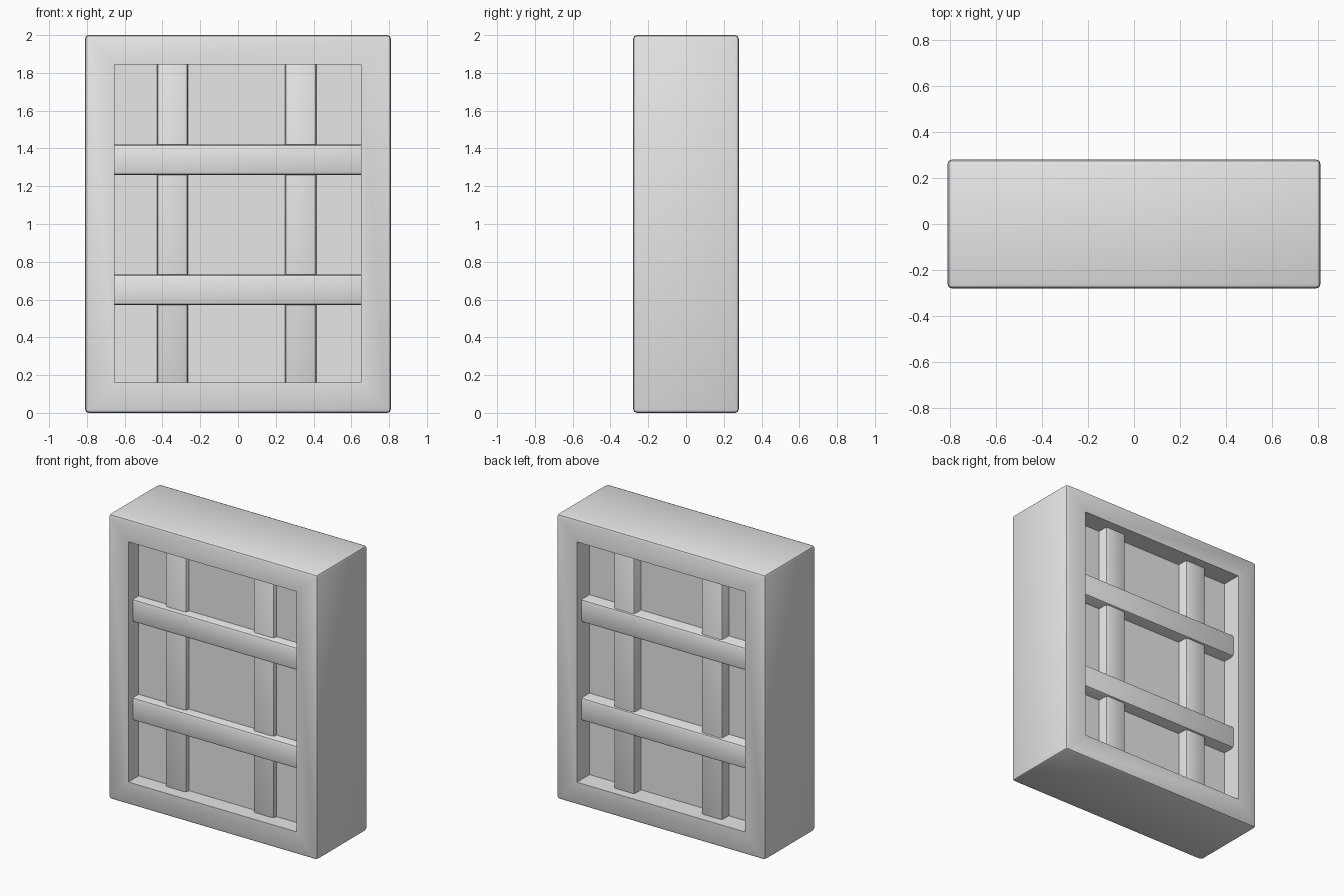
import bpy
import bmesh
import math

cube = bpy.data.objects.get("Cube")
if cube:
    bpy.data.objects.remove(cube, do_unlink=True)

# One plain grey for everything
grey = bpy.data.materials.new("plain_grey")
grey.use_nodes = True
grey.diffuse_color = (0.8, 0.8, 0.8, 1)
grey.node_tree.nodes["Principled BSDF"].inputs["Base Color"].default_value = (0.8, 0.8, 0.8, 1)


def finish(bm, name):
    """Turn a bmesh into a smooth-shaded grey object."""
    bmesh.ops.recalc_face_normals(bm, faces=bm.faces)
    mesh = bpy.data.meshes.new(name)
    bm.to_mesh(mesh)
    bm.free()
    mesh.materials.append(grey)
    obj = bpy.data.objects.new(name, mesh)
    bpy.context.collection.objects.link(obj)
    bpy.ops.object.select_all(action="DESELECT")
    obj.select_set(True)
    bpy.context.view_layer.objects.active = obj
    bpy.ops.object.shade_smooth_by_angle(angle=math.radians(40))
    return obj


def new_box(x, y, z):
    """Box spanning the given (low, high) ranges."""
    bm = bmesh.new()
    bmesh.ops.create_cube(bm, size=1)
    for v in bm.verts:
        v.co = [(a + b) / 2 + c * (b - a) for c, (a, b) in zip(v.co, (x, y, z))]
    return bm


def round_edges(bm, edges, width):
    bmesh.ops.bevel(bm, geom=list(edges), offset=width, segments=2,
                    profile=0.5, affect="EDGES", clamp_overlap=True)


# Opening through the frame
OPEN_X = (-0.655, 0.65)
OPEN_Z = (0.16, 1.845)

# Outer frame: rounded block with a sharp rectangular opening
bm = new_box((-0.81, 0.81), (-0.28, 0.28), (0, 2))
bm.normal_update()
outer_edges = list(bm.edges)
ends = [f for f in bm.faces if abs(f.normal.y) > 0.9]
bmesh.ops.inset_individual(bm, faces=ends, thickness=0.155)
for f in ends:
    for v in f.verts:
        v.co.x = OPEN_X[v.co.x > 0]
        v.co.z = OPEN_Z[v.co.z > 1]
rims = [e for f in ends for e in f.edges]
bmesh.ops.delete(bm, geom=ends, context="FACES_ONLY")
bmesh.ops.bridge_loops(bm, edges=rims)
round_edges(bm, outer_edges, 0.02)
finish(bm, "frame")

# Solid panel set inside the opening
finish(new_box((-0.67, 0.67), (-0.165, 0.14), (0.14, 1.86)), "panel")


def bar(name, x, y, z):
    bm = new_box(x, y, z)
    round_edges(bm, bm.edges, 0.018)
    finish(bm, name)


# Upright bars, showing on both sides of the panel
for side, x in (("right", -0.43), ("left", 0.25)):
    bar(side + "_upright_bar", (x, x + 0.165), (-0.195, 0.215), (0.12, 1.88))

# Cross bars, standing proud of the uprights
for level, z in (("lower", 0.57), ("upper", 1.26)):
    bar(level + "_cross_bar", (-0.68, 0.68), (-0.23, 0.23), (z, z + 0.162))
